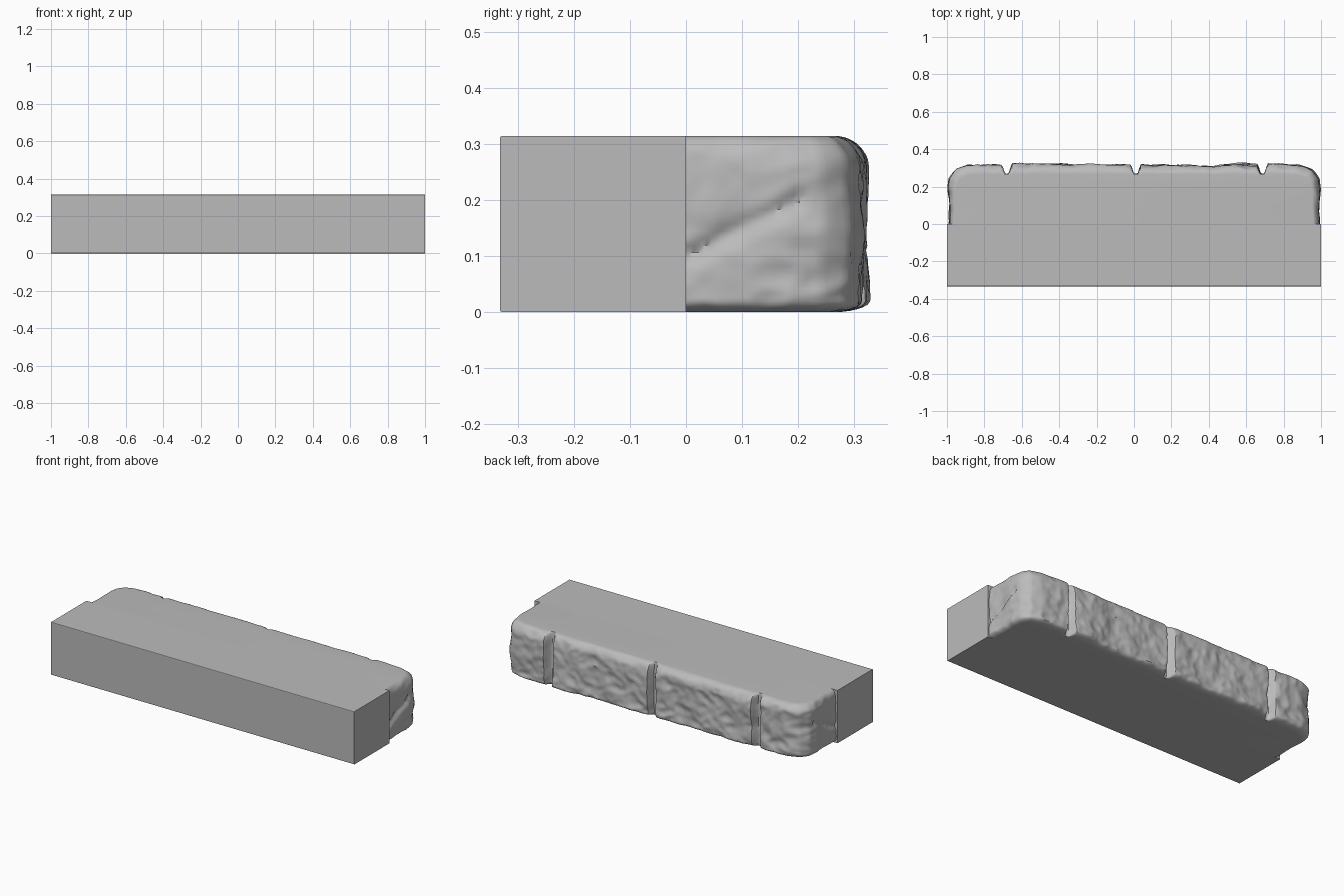
import bpy, bmesh, math
from mathutils import Vector, noise

if "Cube" in bpy.data.objects:
    bpy.data.objects.remove(bpy.data.objects["Cube"])

HEIGHT = 0.315
JOINTS = (-0.68, 0.01, 0.69)      # mortar grooves between the stones

stone = bpy.data.materials.new("grey stone")
stone.use_nodes = True
GREY = (0.5, 0.5, 0.5, 1)
stone.diffuse_color = GREY
stone.node_tree.nodes["Principled BSDF"].inputs["Base Color"].default_value = GREY


def add_object(name, bm):
    bmesh.ops.recalc_face_normals(bm, faces=bm.faces)
    mesh = bpy.data.meshes.new(name)
    bm.to_mesh(mesh)
    bm.free()
    mesh.materials.append(stone)
    obj = bpy.data.objects.new(name, mesh)
    bpy.context.collection.objects.link(obj)
    return obj


def resample(points, step):
    """Evenly spaced points along a polyline."""
    out = []
    for a, b in zip(points, points[1:]):
        n = max(1, round((b - a).length / step))
        out += [a.lerp(b, i / n) for i in range(n)]
    return out + [points[-1]]


def crease(p, a, b, width):
    """Strength of a crack running along the segment a-b."""
    a, b = Vector(a), Vector(b)
    t = min(1, max(0, (p - a).dot(b - a) / (b - a).length_squared))
    return math.exp(-((p - a.lerp(b, t)).length / width) ** 2)


def bulge(core, t):
    """How far the rough rock stands out from its core at height t (0 to 1)."""
    x, y = core.x, core.y
    z = t * HEIGHT
    index = sum(x > j for j in JOINTS)
    back = min(1, max(0, (y - 0.1) / 0.15))
    p = Vector((x, y, z)) + Vector((0, index * 3.7, index))
    lumps = noise.noise(p * 5) * 0.011 + noise.noise(p * 11) * 0.008
    chips = abs(noise.noise(Vector((p.x, p.y, p.z * 1.4)) * 14)) * 0.013
    fine = noise.noise(p * 32) * 0.003
    out = 0.037 + 0.016 * back + (lumps - chips + fine) * (0.55 + 0.45 * back)
    # rounded top lip, tighter lower lip
    top = max(0, 1 - t) / 0.17
    low = t / 0.07
    lip = math.sqrt(max(0, 1 - max(0, 1 - top) ** 2)) * math.sqrt(max(0, 1 - max(0, 1 - low) ** 2))
    if y > 0.2:
        for j in JOINTS:
            wobble = 0.008 * noise.noise(Vector((j * 9, 0, z * 9)))
            out *= 1 - 0.95 * math.exp(-((x - j - wobble) / 0.02) ** 4)
    else:
        # slanting crack on each end
        out -= 0.012 * crease(Vector((y, z)), (0.0, 0.1), (0.2, 0.2), 0.016)
    return min(0.064, max(0, out)) * lip


# Smooth dressed block with softened front edges
bm = bmesh.new()
bmesh.ops.create_cube(bm, size=1)
bmesh.ops.scale(bm, vec=(2, 0.333, HEIGHT), verts=bm.verts)
bmesh.ops.translate(bm, vec=(0, -0.1665, HEIGHT / 2), verts=bm.verts)
front = [e for e in bm.edges if all(v.co.y < -0.3 for v in e.verts)
         and abs(e.verts[0].co.z - e.verts[1].co.z) < 0.01]
bmesh.ops.bevel(bm, geom=front, offset=0.004, segments=2, affect='EDGES', profile=0.5)
add_object("dressed_block", bm)

# Rough rock face wrapped round the back and both ends
half = [(0.955, -0.004), (0.95, 0.18), (0.942, 0.22), (0.92, 0.248), (0.88, 0.262), (0.82, 0.266)]
outline = [Vector((x, y, 0)) for x, y in half]
outline += [Vector((-v.x, v.y, 0)) for v in reversed(outline)]
path = resample(outline, 0.008)
ROWS = 38
bm = bmesh.new()
columns = []
for i, core in enumerate(path):
    ahead, behind = path[min(i + 4, len(path) - 1)], path[max(i - 4, 0)]
    along = (ahead - behind).normalized()
    normal = Vector((along.y, -along.x, 0))
    column = []
    for r in range(ROWS + 1):
        t = 0.5 - 0.5 * math.cos(math.pi * r / ROWS)
        co = core + normal * bulge(core, t)
        co.z = t * HEIGHT
        column.append(bm.verts.new(co))
    columns.append(column)
for a, b in zip(columns, columns[1:]):
    for r in range(ROWS):
        bm.faces.new((a[r], b[r], b[r + 1], a[r + 1]))
bm.faces.new([c[0] for c in columns])
bm.faces.new([c[-1] for c in columns])
bm.faces.new(columns[0] + columns[-1][::-1])
rock = add_object("rough_rock_face", bm)

bpy.ops.object.select_all(action='DESELECT')
rock.select_set(True)
bpy.context.view_layer.objects.active = rock
bpy.ops.object.shade_smooth_by_angle(angle=math.radians(40))
